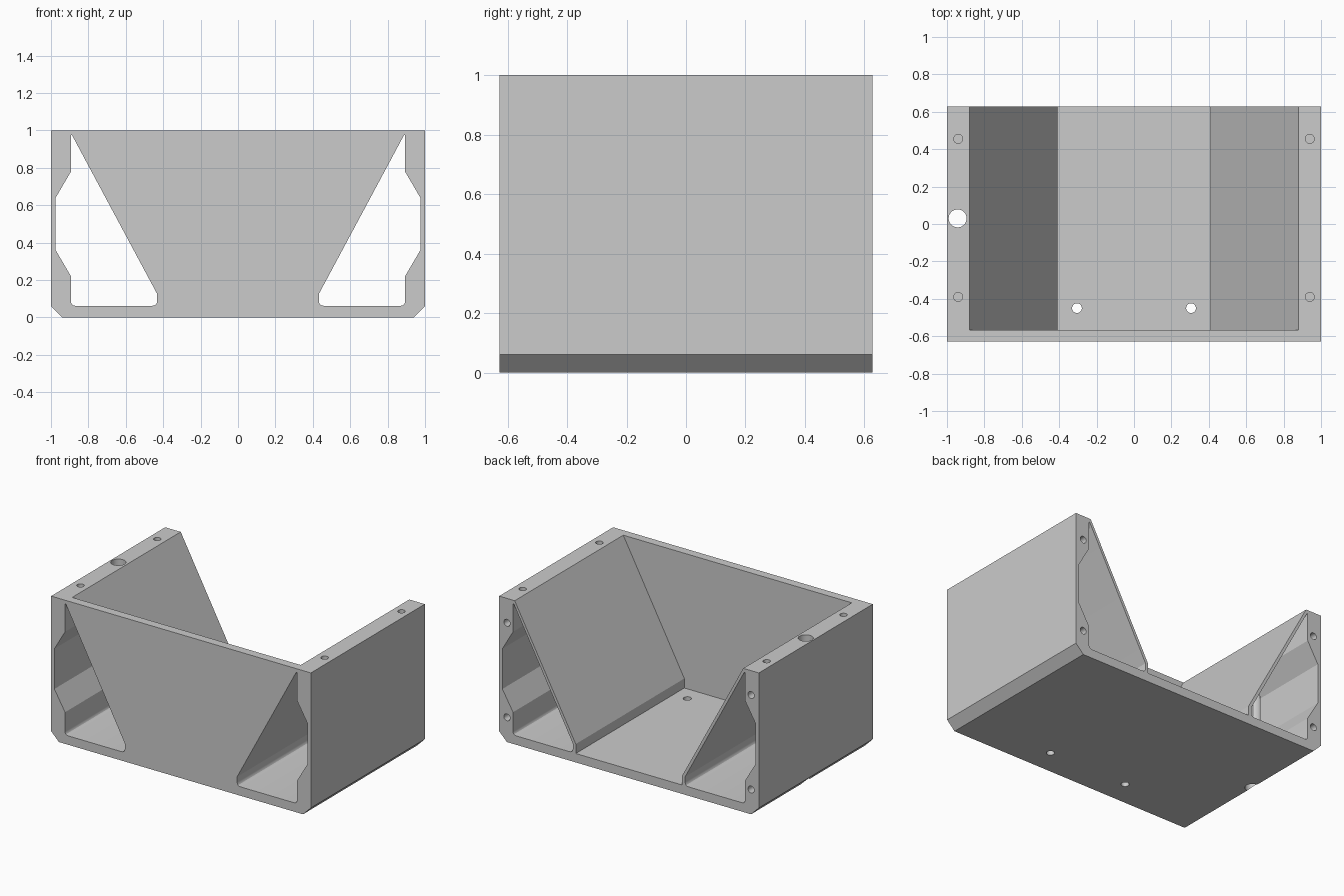
import bpy, bmesh
from mathutils import Vector, Matrix

cube = bpy.data.objects.get("Cube")
if cube:
    bpy.data.objects.remove(cube, do_unlink=True)

FRONT, BACK = -0.627, 0.627

grey = bpy.data.materials.new("light_grey")
grey.use_nodes = True
grey.diffuse_color = (0.6, 0.6, 0.6, 1)
grey.node_tree.nodes["Principled BSDF"].inputs["Base Color"].default_value = grey.diffuse_color


def make_object(name, bm):
    bmesh.ops.recalc_face_normals(bm, faces=bm.faces)
    mesh = bpy.data.meshes.new(name)
    bm.to_mesh(mesh)
    bm.free()
    mesh.materials.append(grey)
    obj = bpy.data.objects.new(name, mesh)
    bpy.context.collection.objects.link(obj)
    return obj


def prism(name, outline, y0, y1):
    """Extrude an x-z outline from y0 to y1."""
    bm = bmesh.new()
    face = bm.faces.new([bm.verts.new((x, y0, z)) for x, z in outline])
    out = bmesh.ops.extrude_face_region(bm, geom=[face])
    verts = [v for v in out["geom"] if isinstance(v, bmesh.types.BMVert)]
    bmesh.ops.translate(bm, verts=verts, vec=(0, y1 - y0, 0))
    return make_object(name, bm)


def drill(name, centre, radius, depth, axis="Z"):
    """Cylinder cutter centred on a point."""
    bm = bmesh.new()
    turn = Matrix.Rotation(1.5707963, 4, "X") if axis == "Y" else Matrix()
    bmesh.ops.create_cone(bm, cap_ends=True, segments=32, radius1=radius, radius2=radius,
                          depth=depth, matrix=Matrix.Translation(centre) @ turn)
    return make_object(name, bm)


def rounded(corners, steps=4):
    """Soften each (x, z, size) corner that has a size."""
    points = []
    for i, (x, z, size) in enumerate(corners):
        p = Vector((x, z))
        if size == 0:
            points.append(p)
            continue
        a = p + (Vector(corners[i - 1][:2]) - p).normalized() * size
        b = p + (Vector(corners[(i + 1) % len(corners)][:2]) - p).normalized() * size
        for k in range(steps + 1):
            t = k / steps
            points.append(a * (1 - t) ** 2 + p * 2 * t * (1 - t) + b * t * t)
    return points


def mirrored(half):
    return half + [(-x, z) for x, z in reversed(half)]


# Solid housing with chamfered lower edges
housing = prism("housing", mirrored([(0.94, 0), (1, 0.06), (1, 1)]), FRONT, BACK)

# Central trough, open at the top and the back
cutters = [prism("trough_cutter",
                 mirrored([(0.41, 0.062), (0.41, 0.128), (0.88, 1), (0.88, 1.1)]),
                 -0.567, BACK + 0.1)]

# Side pockets running through from front to back
pocket = [(0.893, 0.985, 0.02), (0.893, 0.78, 0), (0.975, 0.64, 0), (0.975, 0.36, 0),
          (0.893, 0.22, 0), (0.893, 0.062, 0.025), (0.432, 0.062, 0.028), (0.432, 0.125, 0)]
pocket_outline = rounded(pocket)

for side, label in ((1, "left"), (-1, "right")):
    cutters.append(prism(label + "_pocket_cutter",
                         [(side * x, z) for x, z in pocket_outline], FRONT - 0.1, BACK + 0.1))
    # Blind screw holes in the top rims and the back edges
    for y in (0.455, -0.39):
        cutters.append(drill(label + "_rim_hole_cutter", (side * 0.94, y, 1), 0.024, 0.24))
    for z in (0.83, 0.172):
        cutters.append(drill(label + "_back_hole_cutter", (side * 0.94, BACK, z), 0.024, 0.24, "Y"))
    # Floor holes
    cutters.append(drill(label + "_floor_hole_cutter", (side * 0.305, -0.45, 0), 0.026, 0.4))

# Cable hole through the right side
cutters.append(drill("cable_hole_cutter", (-0.943, 0.03, 0.5), 0.048, 1.4))

# Cut everything out, then bake the result
for cutter in cutters:
    cutter.hide_render = True
    mod = housing.modifiers.new(cutter.name, "BOOLEAN")
    mod.operation = "DIFFERENCE"
    mod.solver = "EXACT"
    mod.object = cutter

bpy.context.view_layer.update()
graph = bpy.context.evaluated_depsgraph_get()
baked = bpy.data.meshes.new_from_object(housing.evaluated_get(graph))
housing.modifiers.clear()
housing.data = baked
baked.name = "housing"
for cutter in cutters:
    bpy.data.objects.remove(cutter, do_unlink=True)

# Smooth the round holes, keep the flat sides crisp
bpy.ops.object.select_all(action="DESELECT")
housing.select_set(True)
bpy.context.view_layer.objects.active = housing
bpy.ops.object.shade_smooth_by_angle(angle=0.42)
